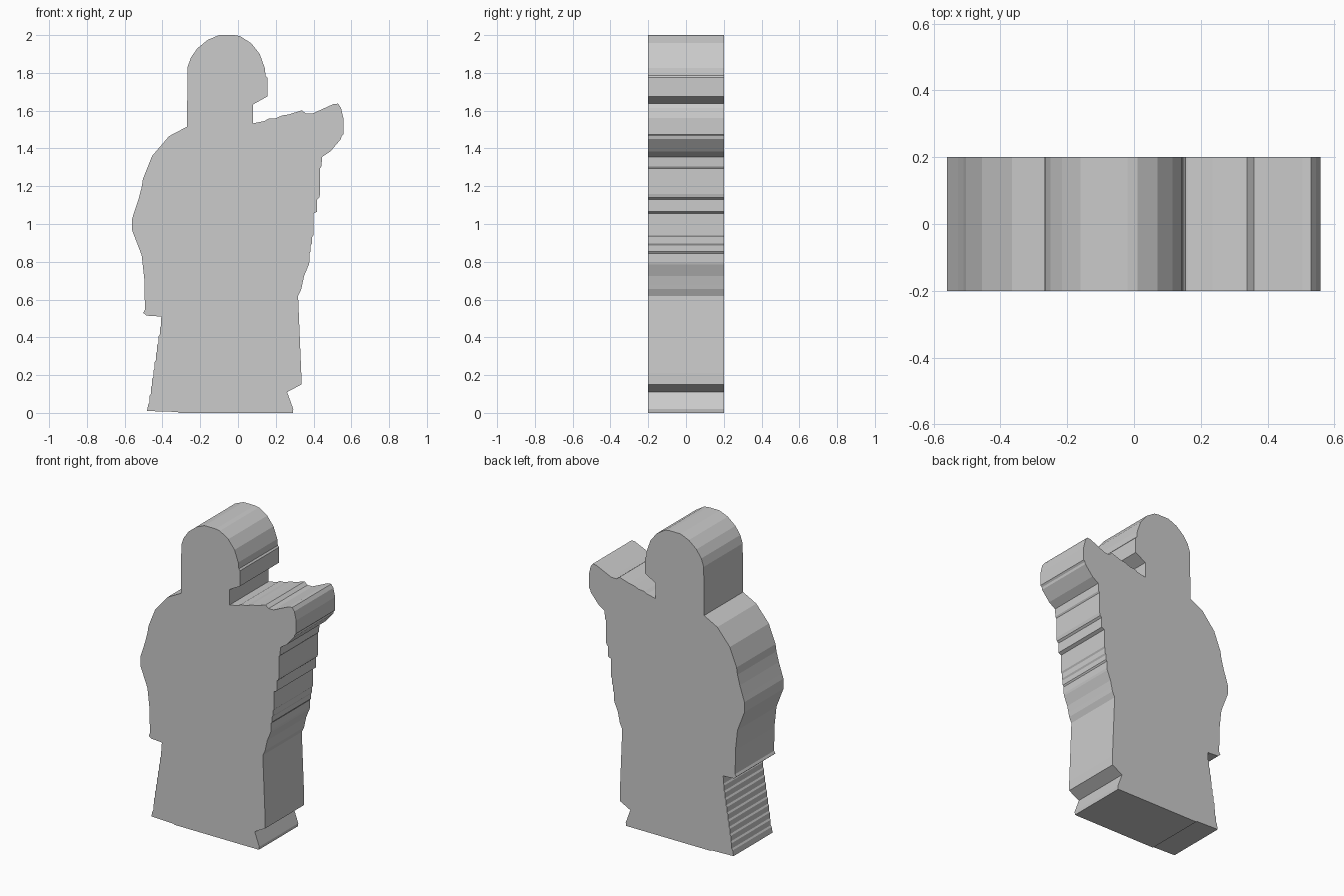
import bpy
import bmesh

DEPTH = 0.4


def stepped(start, end, levels, ledge=0.01):
    """Edge from start to end broken into near-vertical runs with short ledges at each level."""
    (x0, z0), (x1, z1) = start, end
    pts = [start]
    x_at = x0
    for z in levels:
        pts.append((x_at, z))
        x_at = x0 + (x1 - x0) * (z - z0) / (z1 - z0)
        pts.append((x_at, z + (ledge if z1 > z0 else -ledge)))
    return pts + [end]


def extrude_profile(name, outline, depth):
    """Flat-faced slab: outline in x-z, thickness along y."""
    bm = bmesh.new()
    face = bm.faces.new([bm.verts.new((x, -depth / 2, z)) for x, z in outline])
    back = bmesh.ops.extrude_face_region(bm, geom=[face])["geom"]
    verts = [v for v in back if isinstance(v, bmesh.types.BMVert)]
    bmesh.ops.translate(bm, verts=verts, vec=(0, depth, 0))
    bmesh.ops.recalc_face_normals(bm, faces=bm.faces)
    mesh = bpy.data.meshes.new(name)
    bm.to_mesh(mesh)
    bm.free()
    obj = bpy.data.objects.new(name, mesh)
    bpy.context.collection.objects.link(obj)
    return obj


# Base and right hem with its notch
base = [(-0.32, 0.005), (-0.315, 0), (0.29, 0), (0.293, 0.02), (0.26, 0.11),
        (0.335, 0.15), (0.335, 0.21)]

# Right side of the body, stepping up to the elbow
right_side = [(0.318, 0.62), (0.335, 0.655), (0.34, 0.68), (0.35, 0.725), (0.375, 0.785)]
right_side += stepped((0.378, 0.80), (0.435, 1.16), [0.845, 0.887, 0.93, 1.055, 1.13])
right_side += [(0.435, 1.295), (0.442, 1.305), (0.445, 1.355)]

# Raised hand and upper edge of the arm
arm = [(0.49, 1.385), (0.545, 1.45), (0.548, 1.465), (0.558, 1.475), (0.558, 1.56),
       (0.545, 1.615), (0.53, 1.637), (0.505, 1.635), (0.395, 1.585), (0.36, 1.585),
       (0.338, 1.602), (0.27, 1.58), (0.235, 1.575), (0.20, 1.56), (0.16, 1.557),
       (0.14, 1.545), (0.08, 1.533)]

# Head with the chin notch
head = [(0.08, 1.633), (0.155, 1.675), (0.155, 1.775), (0.146, 1.785), (0.142, 1.825),
        (0.115, 1.90), (0.07, 1.957), (0.01, 1.995), (-0.02, 2.0), (-0.10, 2.0),
        (-0.16, 1.975), (-0.215, 1.93), (-0.25, 1.88), (-0.267, 1.83), (-0.27, 1.515)]

# Left shoulder, sleeve and cuff
sleeve = [(-0.365, 1.465), (-0.455, 1.36), (-0.503, 1.24), (-0.51, 1.195),
          (-0.527, 1.13), (-0.55, 1.06), (-0.56, 1.03), (-0.56, 0.965), (-0.51, 0.835),
          (-0.495, 0.70), (-0.493, 0.545), (-0.502, 0.53), (-0.485, 0.515), (-0.405, 0.51)]

# Left skirt edge, finely stepped down to the ground
levels = [0.46 - 0.045 * i for i in range(10)]
skirt = stepped((-0.408, 0.50), (-0.482, 0.01), levels)

extrude_profile("robed_figure", base + right_side + arm + head + sleeve + skirt, DEPTH)
